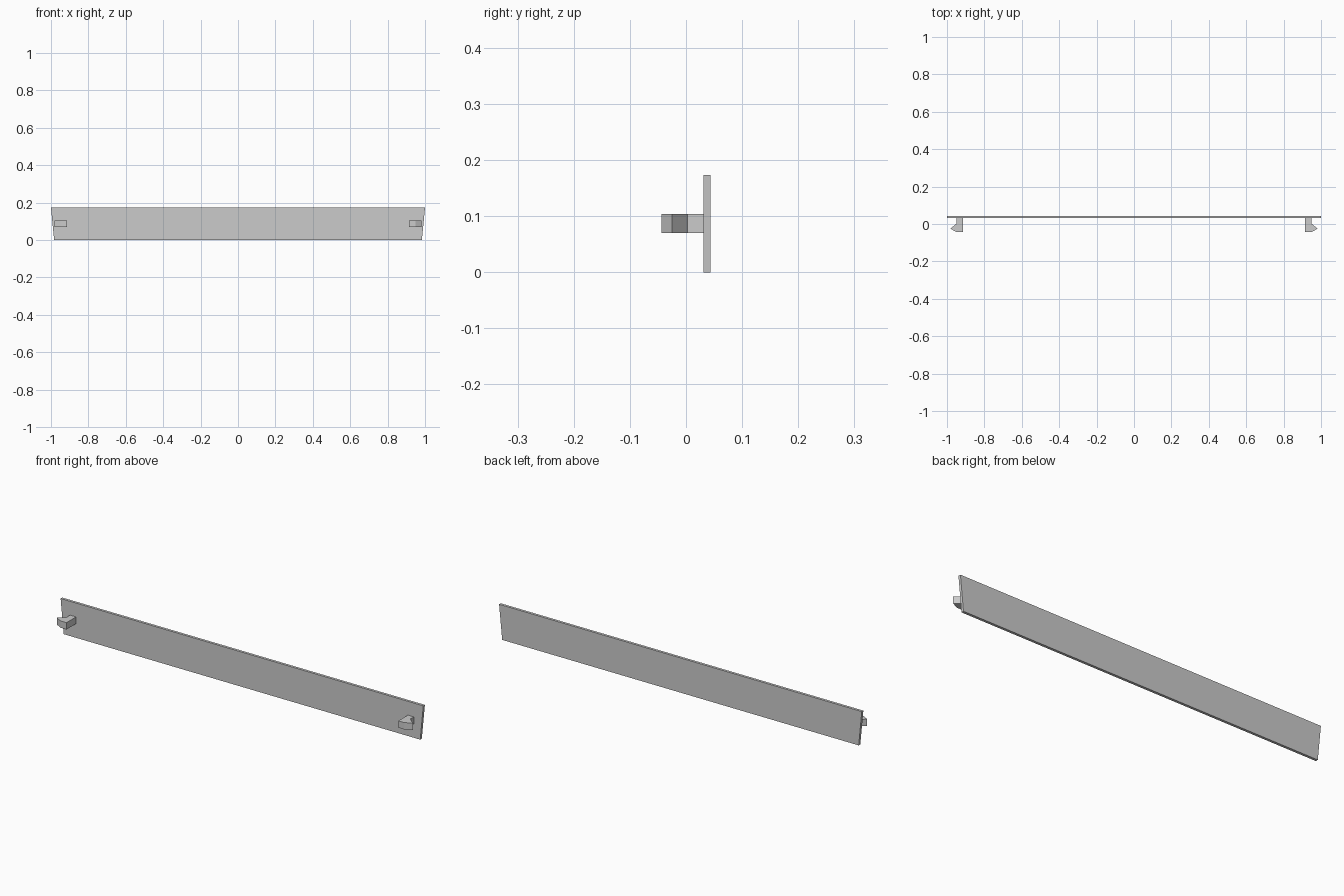
import bpy

cube = bpy.data.objects.get("Cube")
if cube:
    bpy.data.objects.remove(cube, do_unlink=True)

grey = bpy.data.materials.new("light_grey")
grey.use_nodes = True
colour = (0.6, 0.6, 0.6, 1)
grey.diffuse_color = colour
grey.node_tree.nodes["Principled BSDF"].inputs["Base Color"].default_value = colour


def prism(name, outline, place, low, high):
    """Extrude a 2D outline between two depths; place maps (a, b, depth) to xyz."""
    n = len(outline)
    verts = [place(a, b, d) for d in (low, high) for a, b in outline]
    faces = [tuple(range(n))[::-1], tuple(range(n, 2 * n))]
    faces += [(i, (i + 1) % n, n + (i + 1) % n, n + i) for i in range(n)]
    mesh = bpy.data.meshes.new(name)
    mesh.from_pydata(verts, [], faces)
    mesh.materials.append(grey)
    obj = bpy.data.objects.new(name, mesh)
    bpy.context.collection.objects.link(obj)
    # Consistent outward normals whichever way the outline runs
    bpy.context.view_layer.objects.active = obj
    obj.select_set(True)
    bpy.ops.object.mode_set(mode="EDIT")
    bpy.ops.mesh.select_all(action="SELECT")
    bpy.ops.mesh.normals_make_consistent(inside=False)
    bpy.ops.object.mode_set(mode="OBJECT")
    obj.select_set(False)
    return obj


# Long panel, slightly narrower at the bottom
panel = [(-0.983, 0), (0.983, 0), (1, 0.173), (-1, 0.173)]
prism("panel", panel, lambda a, b, d: (a, d, b), 0.031, 0.044)

# Hooked clips near both ends, barbs pointing outward
clip = [(0.915, 0.031), (0.915, -0.044), (0.948, -0.044),
        (0.982, -0.025), (0.948, 0.003), (0.948, 0.031)]
for side, label in ((1, "left"), (-1, "right")):
    prism(label + "_clip", [(side * x, y) for x, y in clip],
          lambda a, b, d: (a, b, d), 0.07, 0.104)
